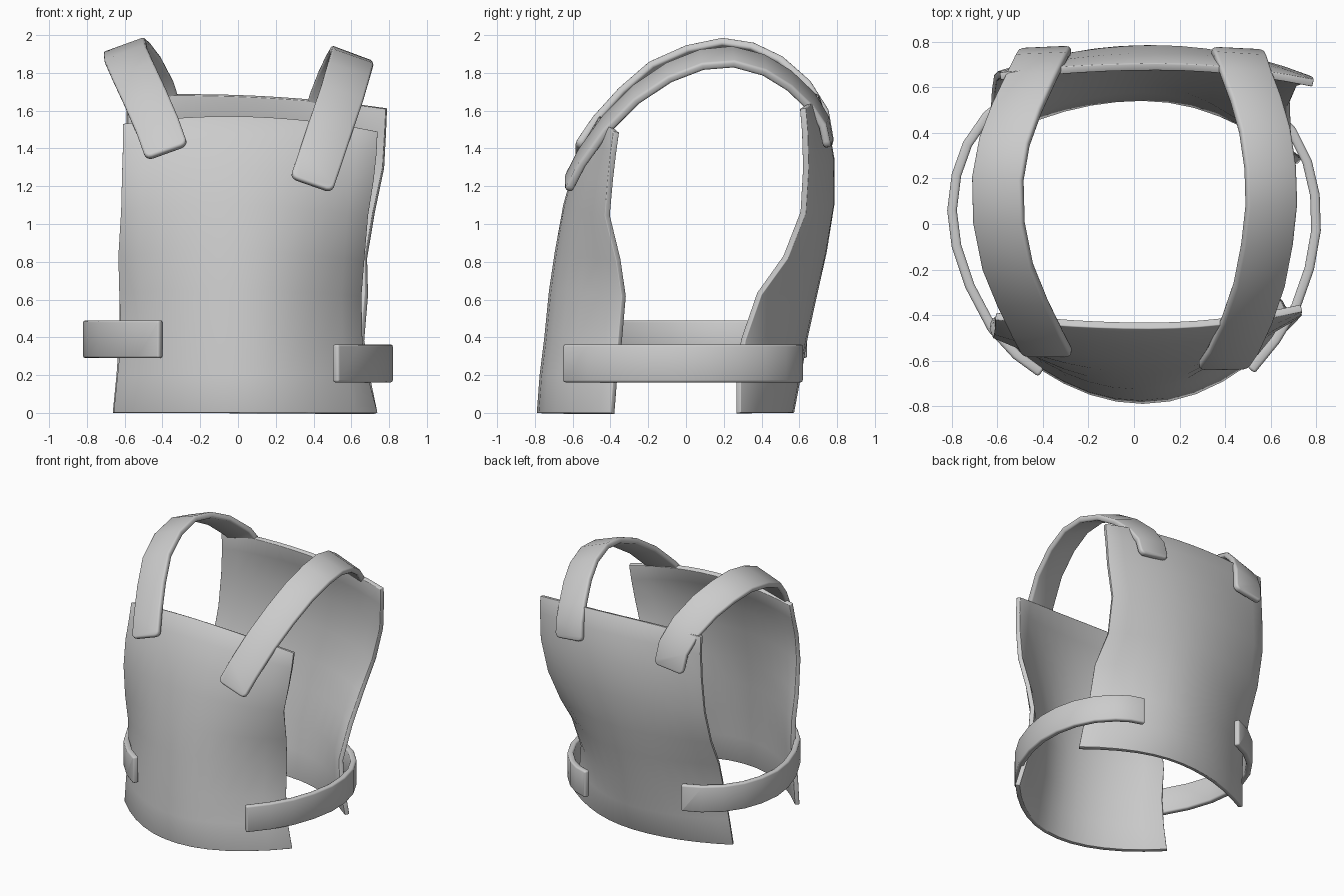
import bpy, bmesh
from math import radians, cos, sin
from mathutils import Vector

if "Cube" in bpy.data.objects:
    bpy.data.objects.remove(bpy.data.objects["Cube"])


def sheet(name, rows, thickness, bevel, round_corners=0.0):
    """Solid curved sheet from a grid of outer-surface points."""
    bm = bmesh.new()
    grid = [[bm.verts.new(p) for p in row] for row in rows]
    for a, b in zip(grid, grid[1:]):
        for i in range(len(a) - 1):
            bm.faces.new((a[i], a[i + 1], b[i + 1], b[i]))
    bm.normal_update()
    middle = Vector((0, 0, 0.8))
    if sum(f.normal.dot(f.calc_center_median() - middle) for f in bm.faces) < 0:
        bmesh.ops.reverse_faces(bm, faces=bm.faces[:])
    if round_corners:
        corners = [grid[0][0], grid[0][-1], grid[-1][0], grid[-1][-1]]
        bmesh.ops.bevel(bm, geom=corners, offset=round_corners, segments=3,
                        profile=0.5, affect='VERTICES')
    mesh = bpy.data.meshes.new(name)
    bm.to_mesh(mesh)
    bm.free()
    ob = bpy.data.objects.new(name, mesh)
    bpy.context.collection.objects.link(ob)
    solid = ob.modifiers.new("thickness", 'SOLIDIFY')
    solid.thickness, solid.offset, solid.use_even_offset = thickness, -1, True
    edge = ob.modifiers.new("soft_edge", 'BEVEL')
    edge.width, edge.segments = bevel, 2
    edge.limit_method, edge.angle_limit = 'ANGLE', radians(50)
    bpy.ops.object.select_all(action='DESELECT')
    bpy.context.view_layer.objects.active = ob
    ob.select_set(True)
    bpy.ops.object.shade_smooth_by_angle(angle=radians(40))
    return ob


def plate(name, profile, slope, droop, columns=12):
    """Rows are (z, left x, right x, left y, middle y, right y)."""
    rows = []
    for z, xl, xr, yl, yc, yr in profile:
        row = []
        for i in range(columns + 1):
            u = 2 * i / columns - 1
            row.append((xl + (xr - xl) * (u + 1) / 2,
                        yc + ((yl if u < 0 else yr) - yc) * u * u,
                        z * (1 + slope * u + droop * u * u)))
        rows.append(row)
    return sheet(name, rows, 0.033, 0.004)


def strap(name, path, width, corner, tilt=None):
    """Flat band along a path; tilt leans its width away from vertical."""
    pts = [Vector(p) for p in path]
    rows = []
    for i, p in enumerate(pts):
        t = (pts[min(i + 1, len(pts) - 1)] - pts[max(i - 1, 0)]).normalized()
        if tilt is None:
            w = Vector((0, 0, 1))
        else:
            side = 1 if p.x > 0 else -1
            w = Vector((side * cos(tilt), 0, -sin(tilt)))
        w = (w - t * w.dot(t)).normalized() * width / 2
        rows.append([p - w, p + w])
    return sheet(name, rows, 0.042, 0.013, corner)


# Chest and back plates
plate("front_plate", [
    (0.0, -.66, .74, -.43, -.79, -.40), (.2, -.64, .69, -.44, -.775, -.385),
    (.4, -.62, .66, -.435, -.75, -.36), (.65, -.63, .655, -.43, -.725, -.34),
    (.85, -.635, .67, -.46, -.695, -.37), (1.1, -.62, .69, -.50, -.65, -.43),
    (1.3, -.615, .72, -.485, -.595, -.415), (1.45, -.61, .735, -.45, -.53, -.40),
    (1.57, -.61, .74, -.42, -.46, -.385)], -.013, -.038)
plate("back_plate", [
    (0.0, -.665, .74, .38, .572, .29), (.2, -.645, .70, .40, .61, .29),
    (.4, -.63, .67, .43, .645, .315), (.65, -.63, .69, .50, .70, .40),
    (.85, -.625, .685, .59, .745, .54), (1.1, -.615, .725, .655, .785, .635),
    (1.35, -.60, .775, .67, .785, .65), (1.55, -.59, .785, .67, .75, .645),
    (1.68, -.59, .79, .665, .705, .635)], -.02, -.02)

# Shoulder straps arching from chest to back
strap("left_shoulder_strap", [
    (-.38, -.59, 1.39), (-.43, -.495, 1.53), (-.495, -.36, 1.68),
    (-.56, -.2, 1.82), (-.60, 0, 1.91), (-.605, .2, 1.95),
    (-.575, .37, 1.92), (-.52, .52, 1.845), (-.455, .66, 1.72),
    (-.41, .75, 1.58), (-.39, .78, 1.42)], .235, .035, radians(20))
strap("right_shoulder_strap", [
    (.39, -.645, 1.215), (.44, -.57, 1.36), (.50, -.44, 1.54),
    (.555, -.28, 1.70), (.59, -.1, 1.82), (.61, .08, 1.89),
    (.605, .25, 1.905), (.58, .42, 1.86), (.54, .56, 1.775),
    (.495, .68, 1.66), (.47, .75, 1.55), (.455, .775, 1.42)],
    .235, .035, radians(20))

# Waist straps joining the plates at each side
left = [(-.42, -.67), (-.53, -.59), (-.64, -.47), (-.74, -.28), (-.80, -.1),
        (-.82, .06), (-.80, .22), (-.75, .36), (-.66, .49), (-.54, .585),
        (-.41, .645)]
right = [(.53, -.655), (.64, -.52), (.73, -.37), (.79, -.2), (.82, -.03),
         (.815, .13), (.78, .28), (.71, .42), (.61, .53), (.52, .59),
         (.42, .622)]
strap("left_waist_strap", [(x, y, .39) for x, y in left], .2, .012)
strap("right_waist_strap", [(x, y, .262) for x, y in right], .2, .012)
